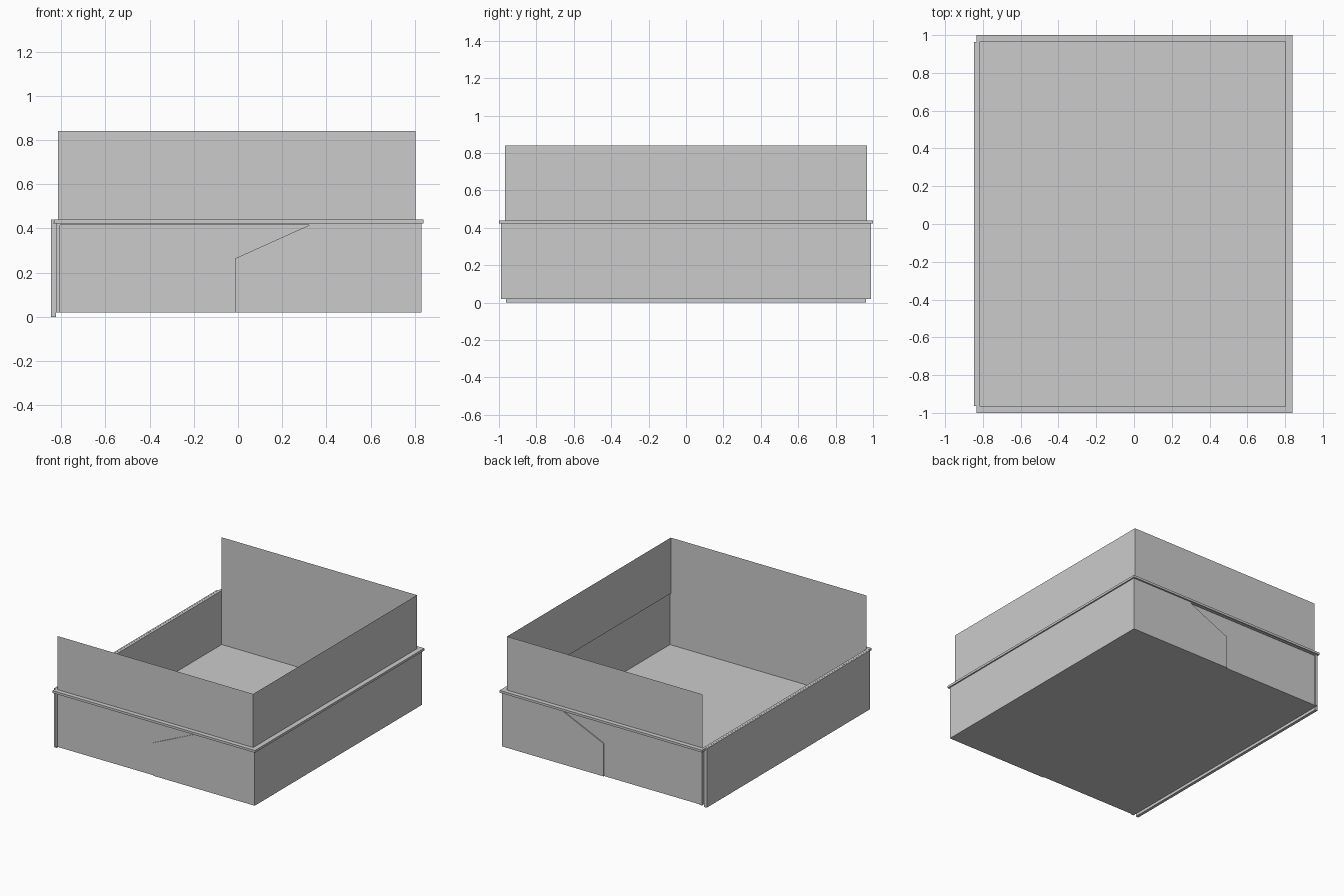
import bpy, bmesh
from mathutils import Vector

if "Cube" in bpy.data.objects:
    bpy.data.objects.remove(bpy.data.objects["Cube"])


def make_object(name, bm):
    mesh = bpy.data.meshes.new(name)
    bm.normal_update()
    bm.to_mesh(mesh)
    bm.free()
    obj = bpy.data.objects.new(name, mesh)
    bpy.context.collection.objects.link(obj)
    return obj


def prism(name, profile, y0, y1):
    """Extrude an x-z profile along y."""
    bm = bmesh.new()
    face = bm.faces.new([bm.verts.new((x, y0, z)) for x, z in profile])
    ext = bmesh.ops.extrude_face_region(bm, geom=[face])
    verts = [v for v in ext["geom"] if isinstance(v, bmesh.types.BMVert)]
    bmesh.ops.translate(bm, verts=verts, vec=Vector((0, y1 - y0, 0)))
    bmesh.ops.recalc_face_normals(bm, faces=bm.faces[:])
    return make_object(name, bm)


def box(name, x0, x1, y0, y1, z0, z1):
    return prism(name, [(x0, z0), (x1, z0), (x1, z1), (x0, z1)], y0, y1)


def cut(target, cutter):
    mod = target.modifiers.new("cut", 'BOOLEAN')
    mod.operation = 'DIFFERENCE'
    mod.solver = 'EXACT'
    mod.object = cutter
    bpy.context.view_layer.objects.active = target
    bpy.ops.object.modifier_apply(modifier=mod.name)
    bpy.data.objects.remove(cutter, do_unlink=True)


RIM_Z, TOP_Z = 0.423, 0.44
BX0, BX1, BY = -0.815, 0.803, 0.967      # line of the upper boards

# Open tub with floor
tub = box("tub", -0.823, 0.83, -0.988, 0.988, 0.02, RIM_Z)
cut(tub, box("tub_cavity", -0.817, 0.815, -0.974, 0.974, 0.035, 0.6))

# Shallow slanted recess on both long sides
recess = [(-0.804, -0.1), (-0.011, -0.1), (-0.011, 0.265), (0.322, 0.415), (-0.804, 0.415)]
for side in (-1, 1):
    cut(tub, prism("recess_cutter", recess, side * 0.981, side * 1.1))

# Rim flange around the top of the tub
rim = box("rim", -0.833, 0.84, -1.0, 1.0, RIM_Z, TOP_Z)
cut(rim, box("rim_opening", BX0, BX1, -BY, BY, 0.3, 0.6))

# Thin upper boards on three sides, open at the tailgate end
bm = bmesh.new()
corners = [(BX0, -BY), (BX1, -BY), (BX1, BY), (BX0, BY)]
low = [bm.verts.new((x, y, TOP_Z)) for x, y in corners]
high = [bm.verts.new((x, y, 0.84)) for x, y in corners]
for i in range(3):
    bm.faces.new((low[i], low[i + 1], high[i + 1], high[i]))
make_object("upper_boards", bm)

# Tailgate, stepped around the rim
prism("tailgate", [(-0.846, 0.0), (-0.824, 0.0), (-0.824, RIM_Z),
                   (-0.834, RIM_Z), (-0.834, TOP_Z), (-0.846, TOP_Z)], -0.963, 0.963)
